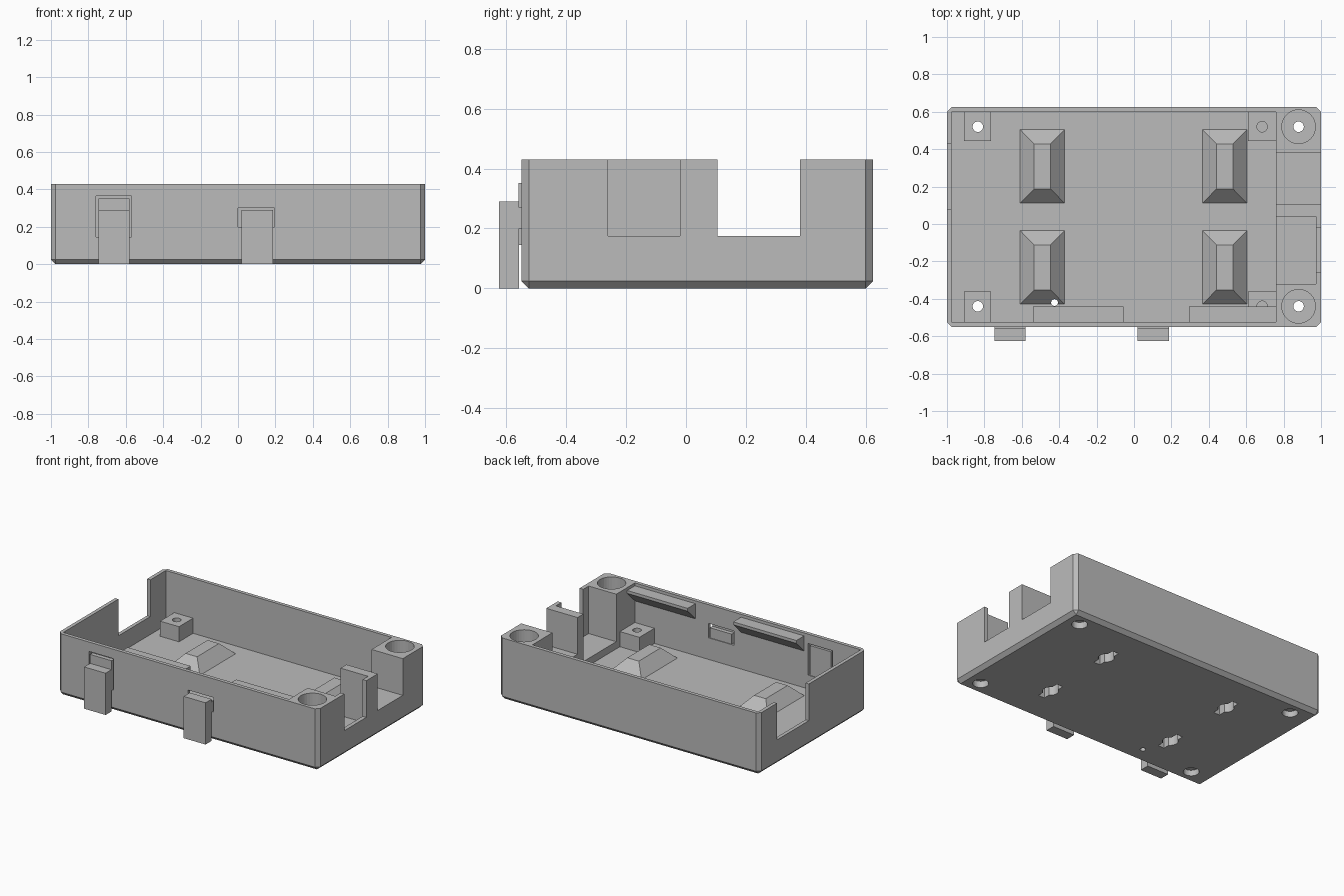
import bpy, bmesh, math

default = bpy.data.objects.get("Cube")
if default:
    bpy.data.objects.remove(default)

grey = bpy.data.materials.new("plain grey plastic")
grey.use_nodes = True
GREY = (0.5, 0.5, 0.5, 1)
grey.diffuse_color = GREY
grey.node_tree.nodes["Principled BSDF"].inputs["Base Color"].default_value = GREY


def finish(name, bm):
    bmesh.ops.recalc_face_normals(bm, faces=bm.faces)
    mesh = bpy.data.meshes.new(name)
    bm.to_mesh(mesh)
    bm.free()
    mesh.materials.append(grey)
    ob = bpy.data.objects.new(name, mesh)
    bpy.context.collection.objects.link(ob)
    return ob


def box_mesh(x, y, z):
    bm = bmesh.new()
    bmesh.ops.create_cube(bm, size=1)
    for v in bm.verts:
        v.co = [r[0] if c < 0 else r[1] for c, r in zip(v.co, (x, y, z))]
    return bm


def box(name, x, y, z):
    return finish(name, box_mesh(x, y, z))


def cylinder(name, x, y, z, radius):
    bm = bmesh.new()
    bmesh.ops.create_cone(bm, cap_ends=True, segments=32, radius1=radius,
                          radius2=radius, depth=z[1] - z[0])
    bmesh.ops.translate(bm, verts=bm.verts, vec=(x, y, sum(z) / 2))
    return finish(name, bm)


def cut(cutter, *targets):
    """Subtract a cutter from each target, then discard the cutter."""
    cutter.hide_render = True
    for ob in targets:
        mod = ob.modifiers.new("cut", "BOOLEAN")
        mod.operation, mod.solver, mod.object = "DIFFERENCE", "EXACT", cutter
        bpy.context.view_layer.objects.active = ob
        bpy.ops.object.modifier_apply(modifier=mod.name)
    bpy.data.objects.remove(cutter)


FLOOR, TOP, LEDGE = 0.05, 0.43, 0.175
OVER = TOP + 0.1

# Outer shell with chamfered upright and bottom edges
bm = box_mesh((-1, 1), (-0.55, 0.625), (0, TOP))
edges = [e for e in bm.edges if min(v.co.z for v in e.verts) < 0.01]
bmesh.ops.bevel(bm, geom=edges, offset=0.025, segments=1, affect="EDGES")
tray = finish("tray", bm)

# Main cavity, end pocket, and openings in the end walls
for x, y, low in (
        ((-0.975, 0.76), (-0.525, 0.6), FLOOR),
        ((0.7, 0.972), (-0.32, 0.04), 0.1),
        ((0.9, 1.1), (-0.26, -0.02), LEDGE),
        ((0.7, 1.1), (0.105, 0.38), LEDGE),
        ((-1.1, -0.9), (0.08, 0.43), LEDGE)):
    cut(box("cavity_cutter", x, y, (low, OVER)), tray)

# Windows in the front wall
for x, z in (((-0.76, -0.57), (0.145, 0.365)), ((0, 0.195), (0.2, 0.3))):
    cut(box("window_cutter", x, (-0.6, -0.5), z), tray)

# Corner screw bosses and small standoffs
for name, y, ys in (("back", 0.52, (0.445, 0.61)), ("front", -0.44, (-0.535, -0.36))):
    cut(cylinder("counterbore_cutter", 0.88, y, (0.15, OVER), 0.09), tray)
    outer = box(name + "_right_standoff", (-0.91, -0.765), ys, (0.04, 0.155))
    inner = box(name + "_left_standoff", (0.61, 0.77), ys, (0.04, 0.155))
    cut(cylinder("pilot_cutter", 0.685, y, (0.06, 0.3), 0.028), inner)
    for x, target in ((-0.835, outer), (0.88, None)):
        targets = [ob for ob in (tray, target) if ob]
        cut(cylinder("screw_cutter", x, y, (-0.1, 0.3), 0.028), *targets)
        cut(cylinder("screw_head_cutter", x, y, (-0.1, 0.045), 0.05), tray)

# Tapered bumps that house the wall-mount keyholes
for side, x in (("left", 0.485), ("right", -0.49)):
    for end, y in (("back", 0.308), ("front", -0.232)):
        bm = box_mesh((x - 0.12, x + 0.12), (y - 0.198, y + 0.198),
                      (FLOOR - 0.001, FLOOR + 0.08))
        for v in bm.verts:
            if v.co.z > FLOOR:
                v.co.x = x + (v.co.x - x) * 0.37
                v.co.y = y + (v.co.y - y) * 0.61
        bump = finish(end + "_" + side + "_keyhole_bump", bm)
        depth = (-0.1, 0.1)
        cut(cylinder("keyhole_cutter", x, y, depth, 0.05), tray, bump)
        cut(box("slot_cutter", (x - 0.024, x + 0.024), (y - 0.09, y + 0.09), depth),
            tray, bump)
        if side == "right" and end == "front":
            reset = cylinder("reset_hole_cutter", -0.425, -0.42, (-0.1, 0.3), 0.018)
            cut(reset, tray, bump)

# Wedge ridges inside the front wall
for name, x0, x1 in (("left_ridge", 0.295, 0.765), ("right_ridge", -0.54, -0.055)):
    bm = bmesh.new()
    profile = ((-0.53, 0.41), (-0.44, 0.41), (-0.44, 0.39), (-0.53, 0.3))
    face = bm.faces.new([bm.verts.new((x0, y, z)) for y, z in profile])
    moved = bmesh.ops.extrude_face_region(bm, geom=[face])["geom"]
    verts = [g for g in moved if isinstance(g, bmesh.types.BMVert)]
    bmesh.ops.translate(bm, verts=verts, vec=(x1 - x0, 0, 0))
    finish(name, bm)

# Button plates outside the front wall, with tabs reaching into the windows
for name, x, z in (("right", (-0.745, -0.58), (0.145, 0.352)),
                   ("left", (0.02, 0.188), (0.2, 0.27))):
    box(name + "_button_plate", x, (-0.625, -0.558), (0, 0.29))
    box(name + "_button_tab", x, (-0.56, -0.53), z)
